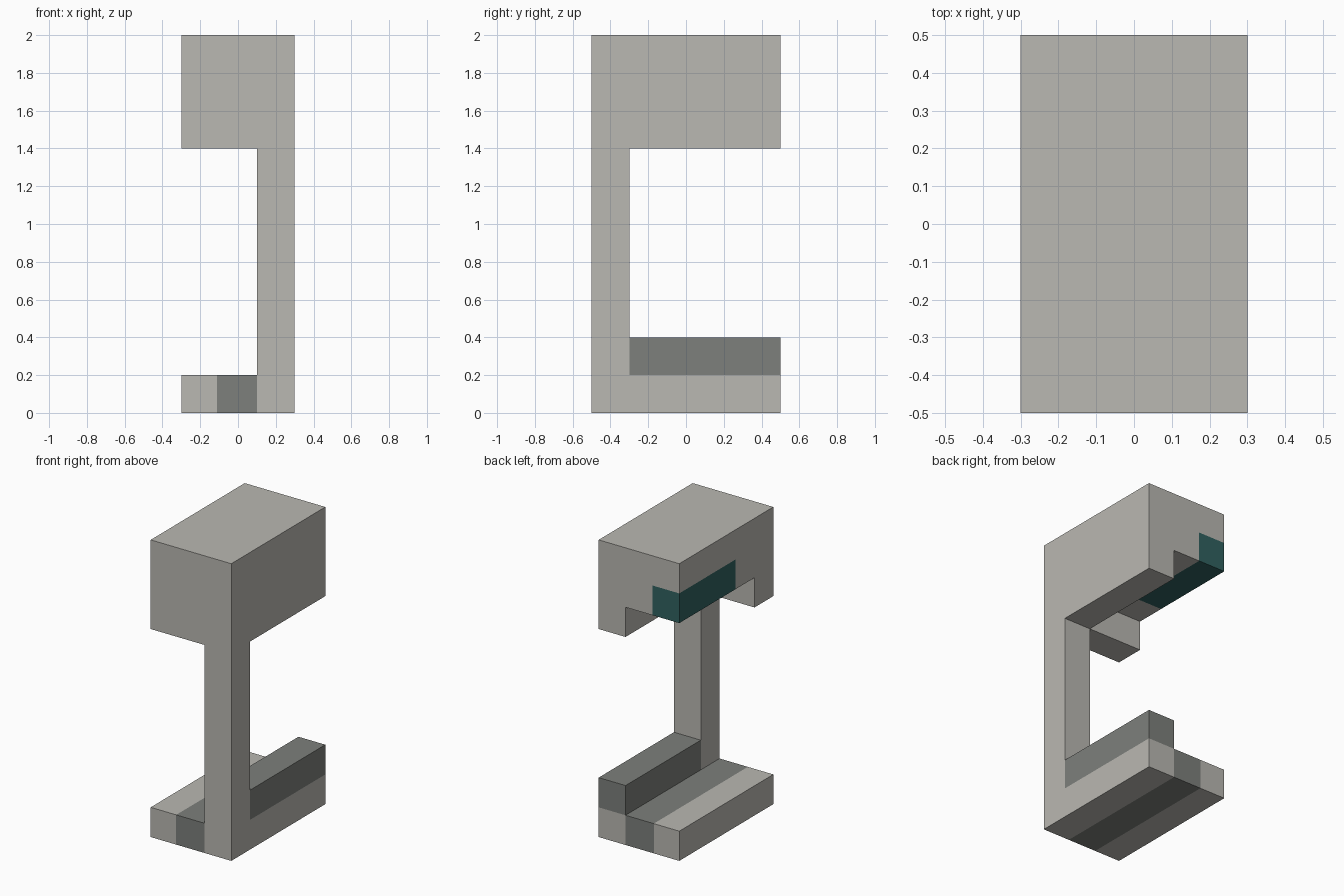
import bpy, bmesh
from mathutils import Vector

if "Cube" in bpy.data.objects:
    bpy.data.objects.remove(bpy.data.objects["Cube"], do_unlink=True)


def material(name, color):
    mat = bpy.data.materials.new(name)
    mat.use_nodes = True
    mat.diffuse_color = (*color, 1)
    bsdf = next(n for n in mat.node_tree.nodes if n.type == "BSDF_PRINCIPLED")
    bsdf.inputs["Base Color"].default_value = (*color, 1)
    bsdf.inputs["Roughness"].default_value = 0.9
    return mat


light_grey = material("light_grey", (0.49, 0.48, 0.445))
dark_grey = material("dark_grey", (0.205, 0.215, 0.2))
teal = material("teal", (0.03, 0.12, 0.116))


def prism(name, outline, bottom, top, mats, cuts=(), painted=None):
    """Extrude an outline upward, cut it along planes, paint faces by a rule."""
    bm = bmesh.new()
    base = bm.faces.new([bm.verts.new((x, y, bottom)) for x, y in outline])
    new = bmesh.ops.extrude_face_region(bm, geom=[base], use_keep_orig=True)["geom"]
    for v in new:
        if isinstance(v, bmesh.types.BMVert):
            v.co.z = top
    for axis, value in cuts:
        normal = Vector((0, 0, 0))
        normal[axis] = 1
        bmesh.ops.bisect_plane(bm, geom=bm.verts[:] + bm.edges[:] + bm.faces[:],
                               plane_co=normal * value, plane_no=normal)
    bmesh.ops.recalc_face_normals(bm, faces=bm.faces[:])
    if painted:
        for f in bm.faces:
            f.material_index = int(painted(f.calc_center_median()))
    mesh = bpy.data.meshes.new(name)
    bm.to_mesh(mesh)
    bm.free()
    for mat in mats:
        mesh.materials.append(mat)
    obj = bpy.data.objects.new(name, mesh)
    bpy.context.collection.objects.link(obj)
    return obj


def rect(x0, x1, y0, y1):
    return [(x0, y0), (x1, y0), (x1, y1), (x0, y1)]


W, D = 0.3, 0.5        # half width and half depth
IN_X, IN_Y = 0.1, -0.3  # inner edges of the post

# Base slab with a dark lengthwise band
prism("base", rect(-W, W, -D, D), 0, 0.2, [light_grey, dark_grey],
      cuts=[(0, -0.11), (0, IN_X)], painted=lambda c: -0.11 < c.x < IN_X)

# Dark rail along the left edge of the base
prism("base_rail", rect(IN_X, W, IN_Y, D), 0.2, 0.4, [dark_grey])

# Corner post
prism("post", rect(IN_X, W, -D, IN_Y), 0.2, 1.4, [light_grey])

# L-shaped lip hanging under the head
prism("head_lip", [(-W, -D), (W, -D), (W, D), (IN_X, D), (IN_X, IN_Y), (-W, IN_Y)],
      1.4, 1.6, [light_grey])

# Head block with a teal lower back corner
prism("head", rect(-W, W, -D, D), 1.6, 2, [light_grey, teal],
      cuts=[(0, -0.1), (1, -0.1), (2, 1.8)],
      painted=lambda c: c.x < -0.1 and c.y > -0.1 and c.z < 1.8)
